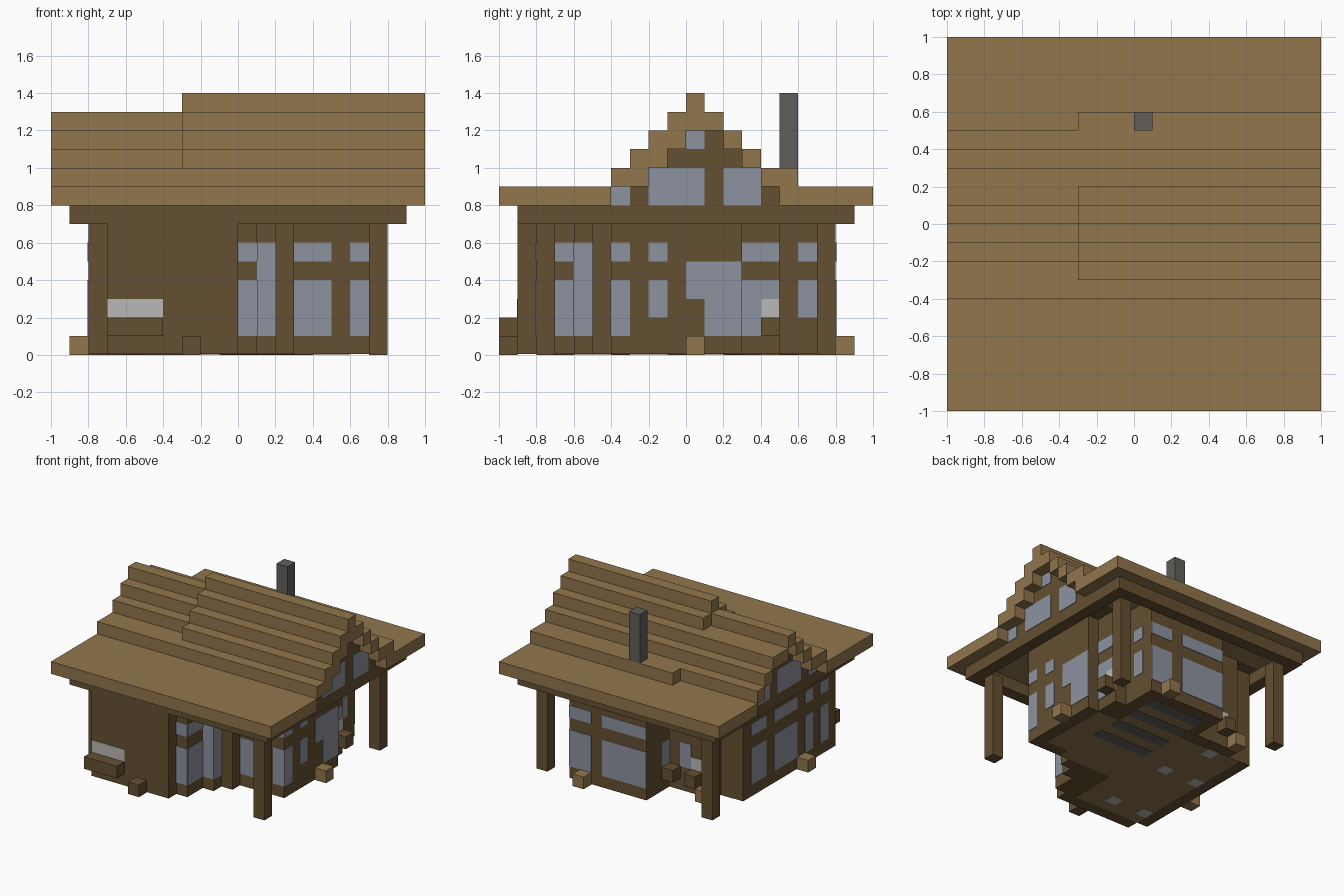
import bpy
import bmesh
from mathutils import Vector

UNIT = 0.1          # every part sits on a grid of this size
THIN = 0.004        # thickness of painted plates

default_cube = bpy.data.objects.get("Cube")
if default_cube:
    bpy.data.objects.remove(default_cube, do_unlink=True)


def material(name, red, green, blue):
    mat = bpy.data.materials.new(name)
    mat.use_nodes = True
    colour = (red, green, blue, 1)
    mat.diffuse_color = colour
    mat.node_tree.nodes["Principled BSDF"].inputs["Base Color"].default_value = colour
    return mat


tan = material("tan planks", .285, .18, .073)
brown = material("dark brown timber", .13, .08, .032)
glass = material("window blue grey", .27, .29, .345)
pale = material("pale grey", .49, .485, .465)
stone = material("chimney stone", .12, .114, .102)


def finish(name, bm, mat):
    bmesh.ops.recalc_face_normals(bm, faces=bm.faces)
    mesh = bpy.data.meshes.new(name)
    bm.to_mesh(mesh)
    bm.free()
    mesh.materials.append(mat)
    obj = bpy.data.objects.new(name, mesh)
    bpy.context.collection.objects.link(obj)
    return obj


def add_box(bm, low, high):
    low, high = Vector(low) * UNIT, Vector(high) * UNIT
    cube = bmesh.ops.create_cube(bm, size=1)["verts"]
    bmesh.ops.scale(bm, vec=high - low, verts=cube)
    bmesh.ops.translate(bm, vec=(low + high) / 2, verts=cube)


def box(name, mat, x, y, z):
    """A box from (low, high) pairs in grid units."""
    bm = bmesh.new()
    add_box(bm, (x[0], y[0], z[0]), (x[1], y[1], z[1]))
    return finish(name, bm, mat)


def prism(name, mat, outline, bottom, top):
    bm = bmesh.new()
    face = bm.faces.new([bm.verts.new((x * UNIT, y * UNIT, bottom * UNIT)) for x, y in outline])
    grown = bmesh.ops.extrude_face_region(bm, geom=[face])["geom"]
    rise = [v for v in grown if isinstance(v, bmesh.types.BMVert)]
    bmesh.ops.translate(bm, vec=(0, 0, (top - bottom) * UNIT), verts=rise)
    return finish(name, bm, mat)


def pane(name, mat, side, plane, across, z, thick=THIN):
    """A thin plate lying on a wall; side is the axis it faces, such as '+x'."""
    out = thick / UNIT * (1 if side[0] == "+" else -1)
    depth = sorted((plane, plane + out))
    if side[1] == "x":
        box(name, mat, depth, across, z)
    else:
        box(name, mat, across, depth, z)


def banded(name, side, plane, across, sill=1):
    """A tall window with a separate light above the rail."""
    pane(name + "_lower", glass, side, plane, across, (sill, 4))
    pane(name + "_upper", glass, side, plane, across, (5, 6))


# House body with stepped corners
footprint = [(-8, -8), (-7, -8), (-7, -9), (0, -9), (0, -8), (1, -8), (1, -6),
             (2, -6), (2, -5), (3, -5), (3, -4), (7, -4), (7, 3), (6, 3),
             (6, 5), (5, 5), (5, 8), (-2, 8), (-2, 5), (-6, 5), (-6, 4), (-8, 4)]
prism("house_walls", brown, footprint, THIN / UNIT, 8)

# Underside of the floor: planks, stone strips, pale patches
half = THIN / UNIT / 2
for x, y in [((-7, -1), (-8, 4)), ((-1, 4), (-4, 7)), ((4, 6), (-3, 3))]:
    box("floor_planks", tan, x, y, (half, 2 * half))
for y in (0, 2, 4, 6):
    box("floor_stone_strip", stone, (-1, 4), (y, y + 1), (0, half))
for x, y in [(-4, -7), (-7, -7), (-4, -1), (-7, -1), (-5, 3)]:
    box("floor_patch", pale, (x, x + 1), (y, y + 1), (0, half))

# Porch posts
for x in (-8, 7):
    for y in (-8, 7):
        if x > 0 or y > 0:
            box("porch_post", brown, (x, x + 1), (y, y + 1), (0, 7))

# Ring beam below the eaves
for sign in (-1, 1):
    edge = sorted((8 * sign, 9 * sign))
    box("eaves_beam_long", brown, (-9, 9), edge, (7, 8))
    box("eaves_beam_side", brown, edge, (-8, 8), (7, 8))

# Eaves slabs front and back, attic filling the space between
box("front_eaves", tan, (-10, 10), (-10, -4), (8, 9))
box("back_eaves", tan, (-10, 10), (5, 10), (8, 9))
for level, y in enumerate([(-4, 5), (-2, 4), (-1, 3)]):
    box("attic_wall", brown, (-9, 9), y, (8 + level, 9 + level))
box("attic_peak", brown, (-9, 9), (0, 1), (11, 12))
box("attic_peak_back", brown, (-3, 9), (1, 2), (11, 12))

# Stepped roof: rows running the whole length
for y, z in [((-4, -2), 9), ((-2, -1), 10), ((-1, 0), 11), ((0, 1), 12),
             ((2, 3), 11), ((3, 4), 10), ((4, 5), 9)]:
    box("roof_step", tan, (-10, 10), y, (z, z + 1))
box("roof_step_short", tan, (-10, -3), (1, 2), (11, 12))

# Raised roof over the wider part of the house
for y, z in [(-3, 10), (-2, 11), (-1, 12), (0, 13), (1, 12), (5, 9)]:
    box("raised_roof_step", tan, (-3, 10), (y, y + 1), (z, z + 1))
box("chimney", stone, (0, 1), (5, 6), (10, 14))

# Gable windows on both ends
for side, plane in (("+x", 9), ("-x", -9)):
    for across, z in [((-4, -3), (8, 9)), ((-2, 1), (8, 10)), ((2, 4), (8, 10)), ((0, 1), (11, 12))]:
        pane("gable_window", glass, side, plane, across, z)

# Front windows and stepped corner windows
banded("front_window", "-y", -4, (3, 5))
banded("front_window_narrow", "-y", -4, (6, 7))
banded("corner_window_front", "-y", -8, (0, 1))
banded("corner_window_side", "+x", 1, (-8, -6))
pane("tall_window_front", glass, "-y", -6, (1, 2), (1, 6))
pane("tall_window_side", glass, "+x", 2, (-6, -5), (1, 6))
pane("front_panel", pale, "-y", -9, (-7, -4), (2, 3))

# Windows and door of the +x wall
banded("left_window", "+x", 7, (-4, -3))
banded("left_window_small", "+x", 7, (-2, -1), 2)
pane("door_top", glass, "+x", 7, (0, 3), (3, 5))
pane("door_bottom", glass, "+x", 7, (1, 3), (1, 3))
banded("recess_window", "+x", 6, (3, 5))
pane("recess_panel", pale, "+x", 6, (4, 5), (2, 3), 2 * THIN)
banded("rear_side_window", "+x", 5, (6, 7), 2)

# Back windows
banded("back_window", "+y", 8, (3, 5))
banded("back_window_wide", "+y", 8, (-2, 2))
pane("notch_window_side", glass, "-x", -2, (5, 6), (2, 4))
pane("notch_window", glass, "+y", 5, (-4, -3), (2, 4))
pane("notch_panel", pale, "+y", 5, (-5, -4), (2, 3))

# Windows of the -x wall
for across in [(1, 3), (-3, 0), (-5, -4), (-7, -6)]:
    banded("right_window", "-x", -8, across)

# Window boxes and steps around the house
box("front_window_box", brown, (-7, -4), (-10, -9), (1, 2))
box("front_step", brown, (-3, -2), (-10, -9), (0, 1))
for x, y in [(6, 4), (-3, 5), (-5, 5)]:
    box("window_box", brown, (x, x + 1), (y, y + 1), (1, 2))
for x, y in [(7, 0), (3, 8), (-9, -4), (-6, 5)]:
    box("door_step", tan, (x, x + 1), (y, y + 1), (0, 1))
